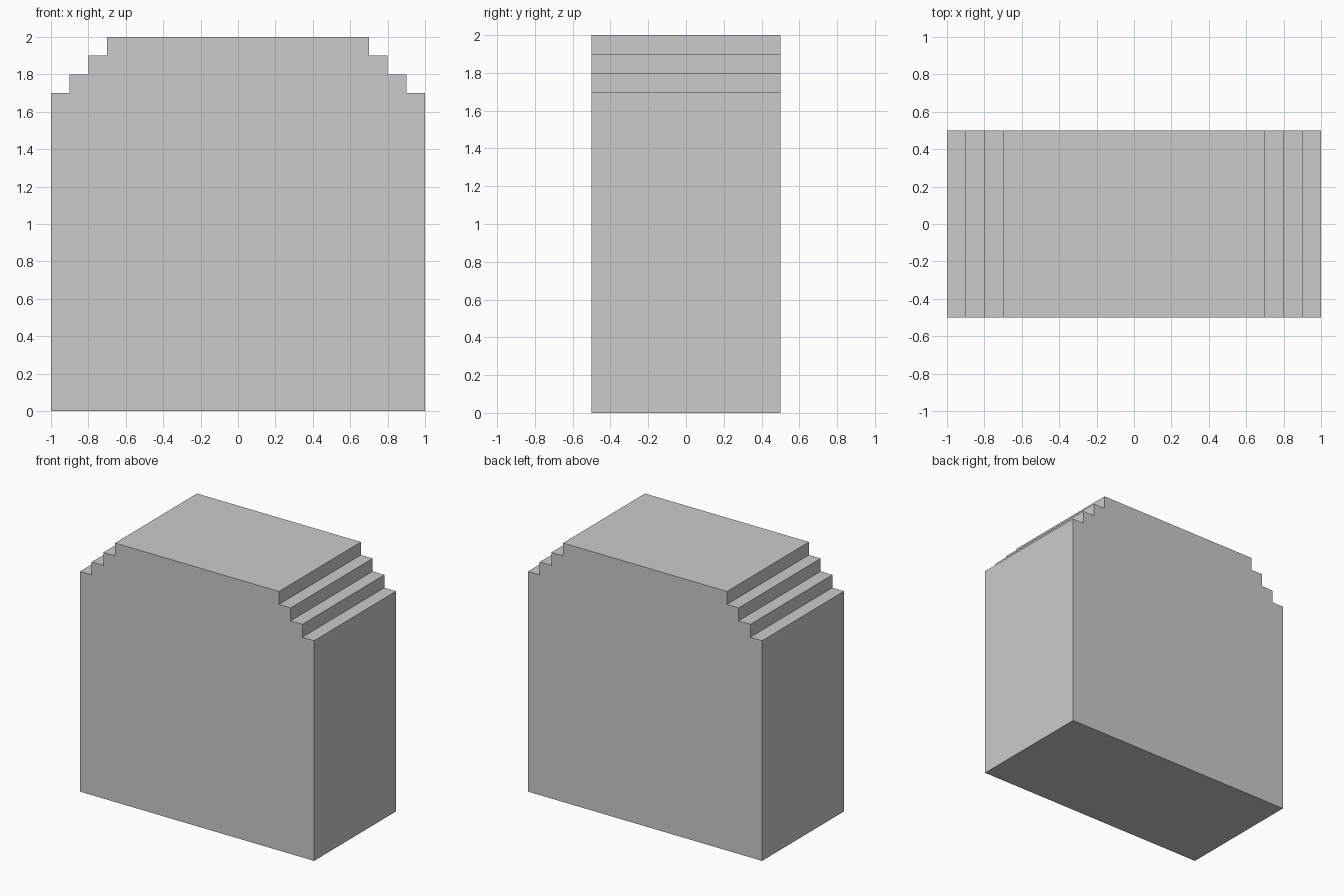
import bpy
import bmesh
from mathutils import Vector

if "Cube" in bpy.data.objects:
    bpy.data.objects.remove(bpy.data.objects["Cube"])

HALF_WIDTH, HEIGHT, DEPTH = 1.0, 2.0, 1.0
STEP, STEPS = 0.1, 3

# Right half of the front outline: base corner, then the stair-stepped shoulder
right = [(HALF_WIDTH, 0.0)]
for i in range(STEPS):
    x = HALF_WIDTH - i * STEP
    z = HEIGHT - (STEPS - i) * STEP
    right += [(x, z), (x - STEP, z)]
right.append((HALF_WIDTH - STEPS * STEP, HEIGHT))

# Mirror to the left half to close the outline
outline = right + [(-x, z) for x, z in reversed(right)]

# Extrude the outline from front to back
bm = bmesh.new()
front = bm.faces.new([bm.verts.new((x, -DEPTH / 2, z)) for x, z in outline])
extruded = bmesh.ops.extrude_face_region(bm, geom=[front], use_keep_orig=True)
back_verts = [g for g in extruded["geom"] if isinstance(g, bmesh.types.BMVert)]
bmesh.ops.translate(bm, verts=back_verts, vec=Vector((0, DEPTH, 0)))
bmesh.ops.recalc_face_normals(bm, faces=bm.faces)

mesh = bpy.data.meshes.new("stepped_block")
bm.to_mesh(mesh)
bm.free()
block = bpy.data.objects.new("stepped_block", mesh)
bpy.context.collection.objects.link(block)
